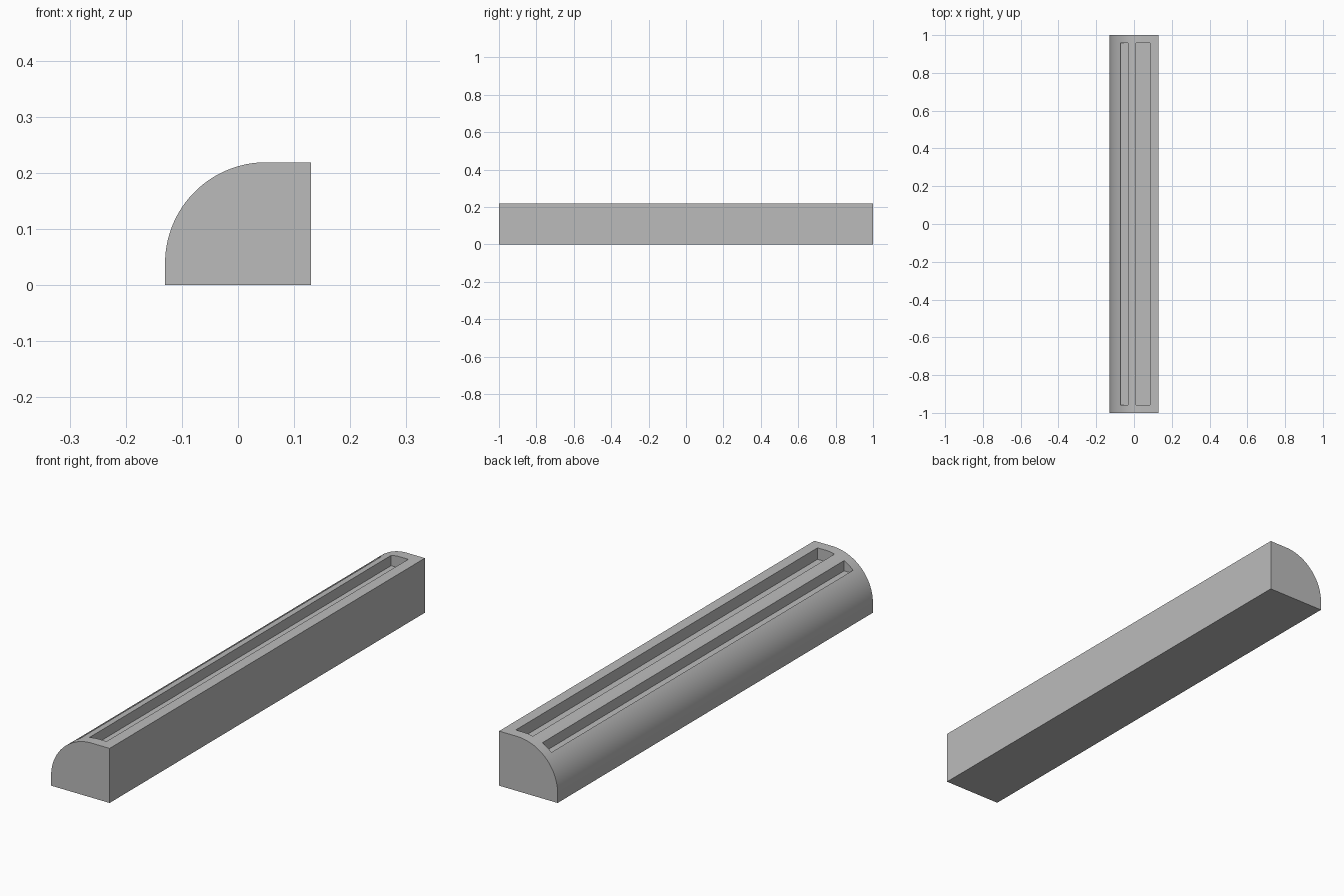
import bpy
import bmesh
import math

cube = bpy.data.objects.get("Cube")
if cube:
    bpy.data.objects.remove(cube, do_unlink=True)

HALF_W, HEIGHT, HALF_LEN = 0.13, 0.219, 1.0
RADIUS = 0.18
SLOT_HALF_LEN = 0.957

grey = bpy.data.materials.new("plain_grey")
grey.use_nodes = True
grey.diffuse_color = (0.5, 0.5, 0.5, 1)
grey.node_tree.nodes["Principled BSDF"].inputs["Base Color"].default_value = (0.5, 0.5, 0.5, 1)


def extrude_profile(name, points, half_len):
    """Extrude an x-z outline along y, centred on y = 0."""
    bm = bmesh.new()
    face = bm.faces.new([bm.verts.new((x, -half_len, z)) for x, z in points])
    moved = bmesh.ops.extrude_face_region(bm, geom=[face])["geom"]
    bmesh.ops.translate(bm, vec=(0, 2 * half_len, 0),
                        verts=[v for v in moved if isinstance(v, bmesh.types.BMVert)])
    bmesh.ops.recalc_face_normals(bm, faces=bm.faces)
    mesh = bpy.data.meshes.new(name)
    bm.to_mesh(mesh)
    bm.free()
    mesh.materials.append(grey)
    obj = bpy.data.objects.new(name, mesh)
    bpy.context.collection.objects.link(obj)
    return obj


# Bar with a flat back, flat top and a quarter-round edge
outline = [(HALF_W, 0), (HALF_W, HEIGHT)]
STEPS = 32
for i in range(STEPS + 1):
    a = math.pi / 2 * (1 + i / STEPS)
    outline.append((RADIUS - HALF_W + RADIUS * math.cos(a),
                    HEIGHT - RADIUS + RADIUS * math.sin(a)))
outline.append((-HALF_W, 0))
bar = extrude_profile("slotted_bar", outline, HALF_LEN)

bpy.ops.object.select_all(action="DESELECT")
bar.select_set(True)
bpy.context.view_layer.objects.active = bar

# Two long slots cut down from the top: left edge, right edge, floor height
for x0, x1, floor in ((-0.072, -0.032, 0.158), (0.01, 0.086, 0.173)):
    cutter = extrude_profile("slot_cutter",
                             [(x0, floor), (x1, floor), (x1, 0.3), (x0, 0.3)],
                             SLOT_HALF_LEN)
    cutter.hide_render = True
    cut = bar.modifiers.new("slot", "BOOLEAN")
    cut.operation = "DIFFERENCE"
    cut.solver = "EXACT"
    cut.object = cutter
    bpy.ops.object.modifier_apply(modifier=cut.name)
    bpy.data.objects.remove(cutter, do_unlink=True)

bpy.ops.object.shade_smooth_by_angle(angle=math.radians(20))
